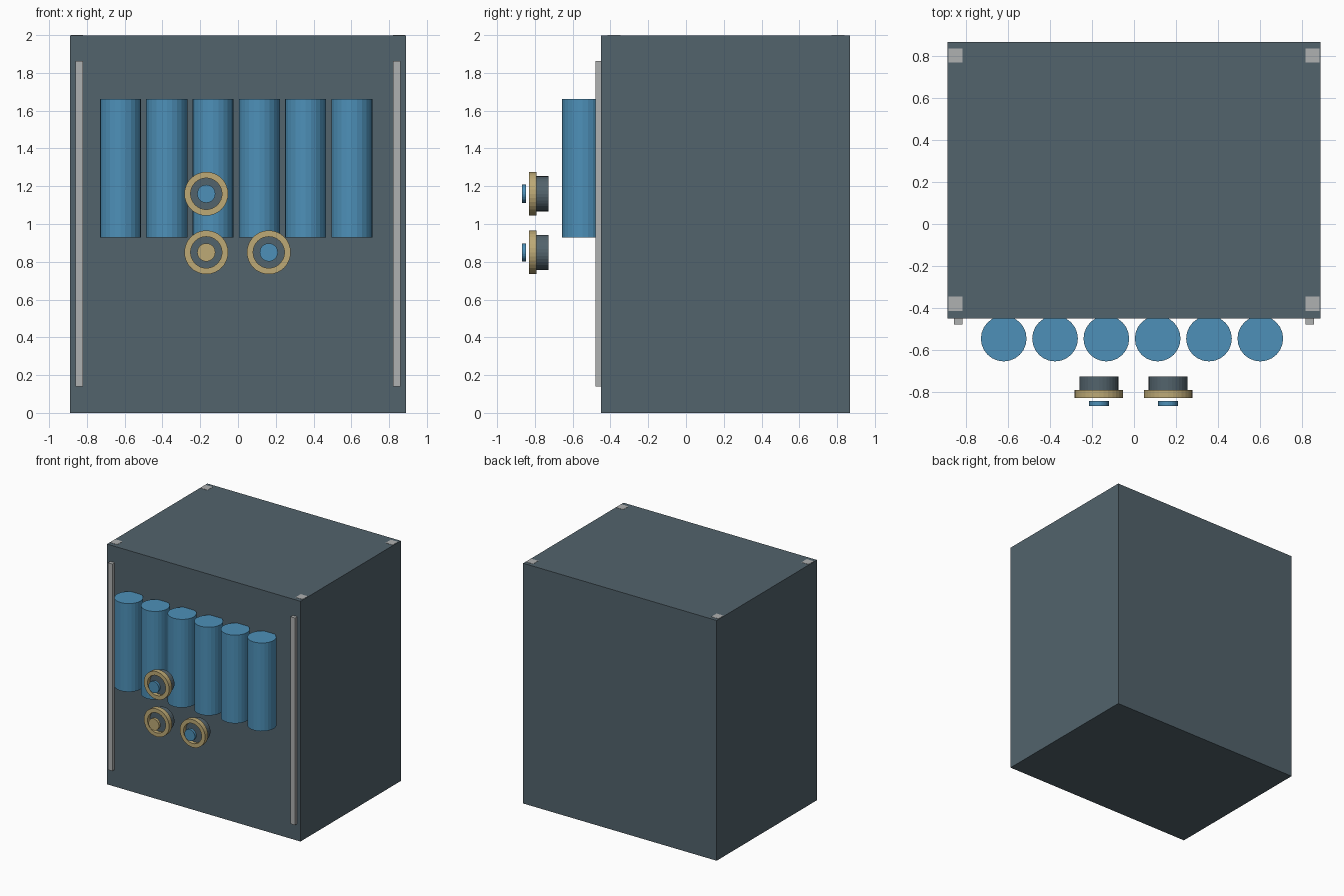
import bpy, bmesh
from math import pi
from mathutils import Matrix

if "Cube" in bpy.data.objects:
    bpy.data.objects.remove(bpy.data.objects["Cube"], do_unlink=True)


def material(name, rgb):
    m = bpy.data.materials.new(name)
    m.use_nodes = True
    m.diffuse_color = (*rgb, 1)
    m.node_tree.nodes["Principled BSDF"].inputs["Base Color"].default_value = (*rgb, 1)
    return m


SLATE = material("slate", (0.085, 0.125, 0.15))
BLUE = material("blue", (0.075, 0.28, 0.48))
BRASS = material("brass", (0.51, 0.40, 0.18))
GREY = material("light_grey", (0.43, 0.44, 0.44))


def finish(name, bm, mat):
    mesh = bpy.data.meshes.new(name)
    bm.to_mesh(mesh)
    bm.free()
    mesh.materials.append(mat)
    obj = bpy.data.objects.new(name, mesh)
    bpy.context.collection.objects.link(obj)
    return obj


def box(name, lo, hi, mat):
    bm = bmesh.new()
    size = [b - a for a, b in zip(lo, hi)]
    mid = [(a + b) / 2 for a, b in zip(lo, hi)]
    bmesh.ops.create_cube(bm, size=1, matrix=Matrix.Translation(mid) @ Matrix.Diagonal((*size, 1)))
    return finish(name, bm, mat)


def cylinder(name, centre, radius, depth, mat, sides=32, facing_front=True):
    bm = bmesh.new()
    turn = Matrix.Rotation(pi / 2 if facing_front else 0, 4, "X")
    bmesh.ops.create_cone(bm, cap_ends=True, segments=sides, radius1=radius, radius2=radius,
                          depth=depth, matrix=Matrix.Translation(centre) @ turn)
    return finish(name, bm, mat)


def ring(name, x, z, y0, y1, inner, outer, mat, sides=32):
    # rectangular section spun around the front-to-back axis
    bm = bmesh.new()
    section = [bm.verts.new((x + r, y, z)) for r, y in
               ((inner, y0), (outer, y0), (outer, y1), (inner, y1))]
    edges = [bm.edges.new((section[i], section[i - 1])) for i in range(4)]
    bmesh.ops.spin(bm, geom=section + edges, cent=(x, 0, z), axis=(0, 1, 0),
                   angle=2 * pi, steps=sides)
    bmesh.ops.remove_doubles(bm, verts=bm.verts, dist=0.0001)
    bmesh.ops.recalc_face_normals(bm, faces=bm.faces)
    return finish(name, bm, mat)


# Cabinet body
box("cabinet", (-0.89, -0.45, 0), (0.89, 0.868, 1.998), SLATE)

# Corner plates on the top, and the two front rails
for side, s in (("right", -1), ("left", 1)):
    xs = sorted((s * 0.82, s * 0.885))
    for end, y in (("front", -0.415), ("back", 0.77)):
        box(f"{end}_{side}_corner_plate", (xs[0], y, 1.995), (xs[1], y + 0.068, 2.0), GREY)
    xs = sorted((s * 0.82, s * 0.86))
    box(f"{side}_rail", (xs[0], -0.48, 0.14), (xs[1], -0.449, 1.862), GREY)

# Row of upright tubes
for i in range(6):
    cylinder(f"tube_{i + 1}", (-0.622 + i * 0.245, -0.547, 1.295), 0.109, 0.734,
             BLUE, sides=24, facing_front=False)

# Dials: dark body, brass bezel, floating centre cap
dials = (("upper", -0.168, 1.16, BLUE), ("lower_right", -0.168, 0.85, BRASS),
         ("lower_left", 0.163, 0.85, BLUE))
for name, x, z, cap in dials:
    cylinder(f"{name}_dial_body", (x, -0.764, z), 0.093, 0.072, SLATE)
    ring(f"{name}_dial_bezel", x, z, -0.831, -0.792, 0.083, 0.116, BRASS)
    cylinder(f"{name}_dial_cap", (x, -0.857, z), 0.048, 0.022, cap)
